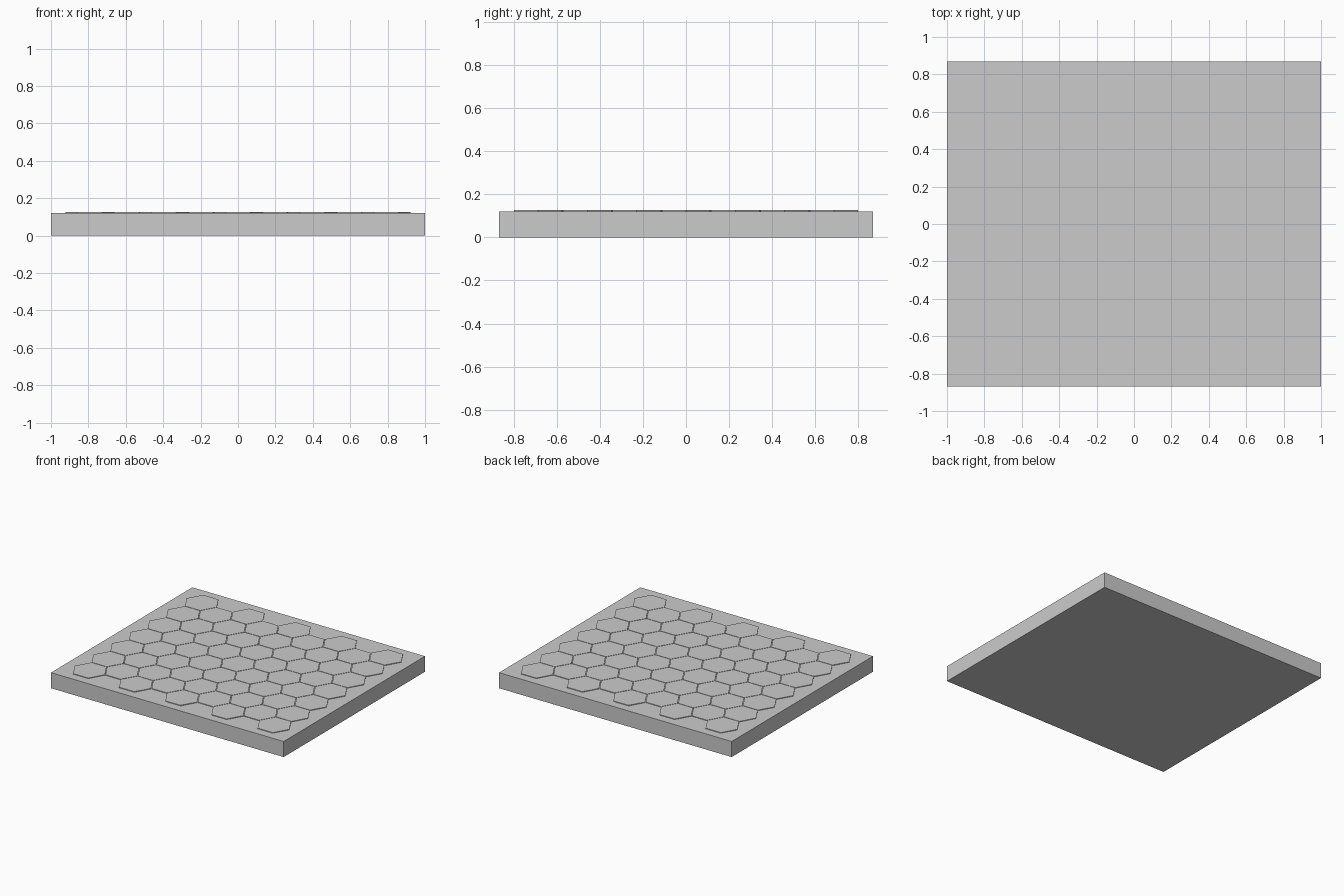
import bpy, bmesh, math

if "Cube" in bpy.data.objects:
    bpy.data.objects.remove(bpy.data.objects["Cube"])

W, D, H = 2.0, 1.735, 0.121     # slab size
PITCH, R = 0.1322, 0.1295       # grid radius and tile radius (small gap between)
RISE, SINK = 0.005, 0.004       # tile height above and below slab top


def make_object(name, bm):
    mesh = bpy.data.meshes.new(name)
    bm.to_mesh(mesh)
    bm.free()
    obj = bpy.data.objects.new(name, mesh)
    bpy.context.collection.objects.link(obj)
    return obj


# Base slab
bm = bmesh.new()
bmesh.ops.create_cube(bm, size=1)
bmesh.ops.scale(bm, vec=(W, D, H), verts=bm.verts)
bmesh.ops.translate(bm, vec=(0, 0, H / 2), verts=bm.verts)
make_object("base_slab", bm)


# Hexagon tile: corners point along x
def add_hex(bm, x, y):
    ring = [bm.verts.new((x + R * math.cos(math.pi * k / 3),
                          y + R * math.sin(math.pi * k / 3),
                          H - SINK)) for k in range(6)]
    face = bm.faces.new(ring)
    ext = bmesh.ops.extrude_face_region(bm, geom=[face], use_keep_orig=True)
    top = [g for g in ext["geom"] if isinstance(g, bmesh.types.BMVert)]
    bmesh.ops.translate(bm, vec=(0, 0, RISE + SINK), verts=top)


# Honeycomb: 9 columns alternating 7 and 6 tiles
bm = bmesh.new()
row = math.sqrt(3) * PITCH
for col in range(9):
    count = 7 - col % 2
    for i in range(count):
        add_hex(bm, (col - 4) * 1.5 * PITCH, (i - (count - 1) / 2) * row)
bmesh.ops.recalc_face_normals(bm, faces=bm.faces)
make_object("hexagon_tiles", bm)
